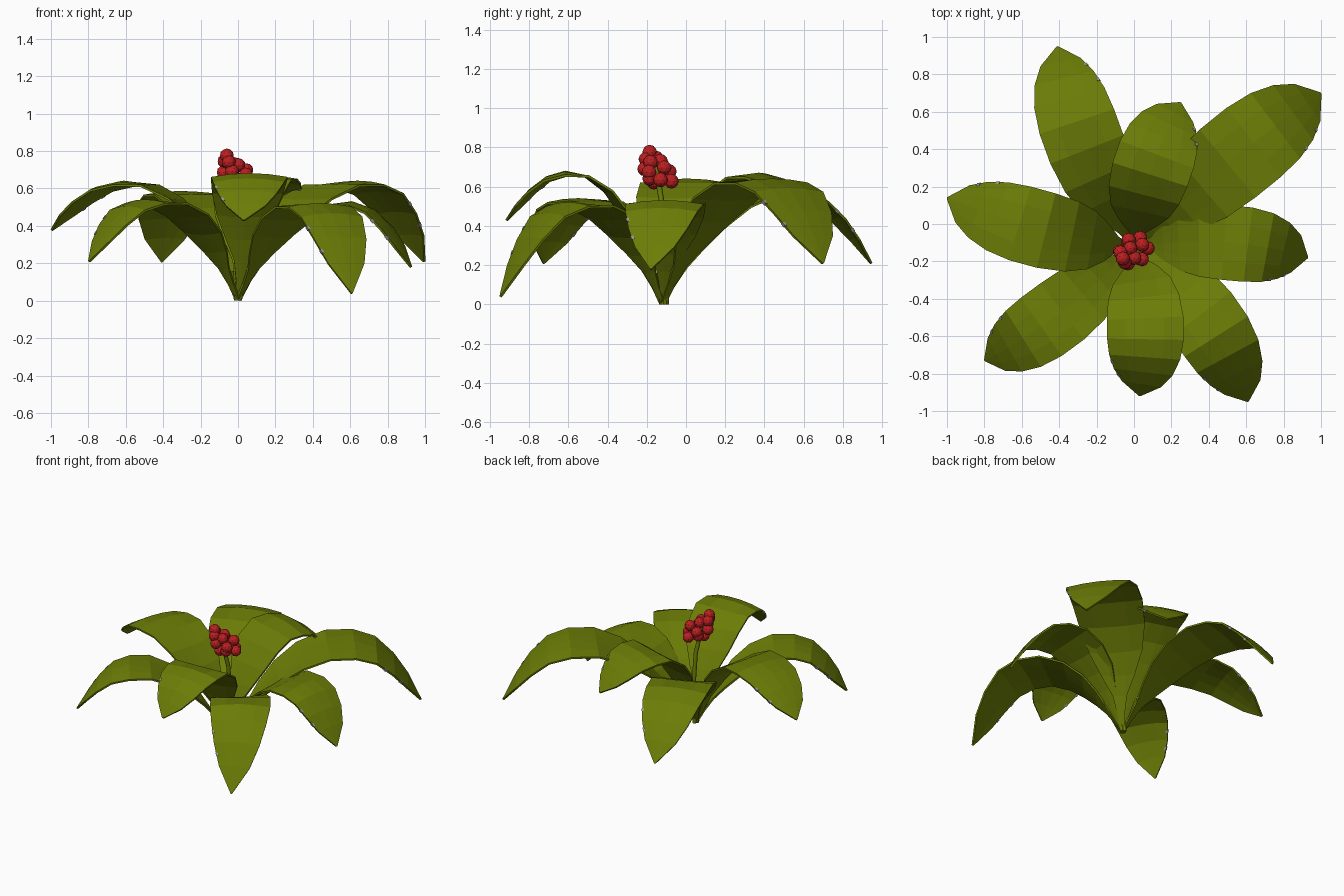
import bpy, bmesh, math
from mathutils import Vector

if "Cube" in bpy.data.objects:
    bpy.data.objects.remove(bpy.data.objects["Cube"])


def material(name, rgb):
    m = bpy.data.materials.new(name)
    m.diffuse_color = (*rgb, 1)
    m.use_nodes = True
    m.node_tree.nodes["Principled BSDF"].inputs["Base Color"].default_value = m.diffuse_color
    return m


LEAF = material("leaf green", (0.150, 0.205, 0.002))
RED = material("berry red", (0.50, 0.014, 0.015))
GREY = material("fleck grey", (0.30, 0.30, 0.32))
BASE = Vector((0, -0.12))


def finish(bm, name, mat):
    me = bpy.data.meshes.new(name)
    bmesh.ops.recalc_face_normals(bm, faces=bm.faces)
    bm.to_mesh(me)
    bm.free()
    me.materials.append(mat)
    ob = bpy.data.objects.new(name, me)
    bpy.context.collection.objects.link(ob)
    return ob


# leaf half width along its length, as a share of the full half width
WIDTHS = [(0, 0.08), (0.04, 0.10), (0.09, 0.20), (0.15, 0.48), (0.23, 0.76), (0.34, 0.93),
          (0.48, 1.0), (0.62, 1.0), (0.74, 0.93), (0.84, 0.77), (0.92, 0.52), (1, 0.02)]
flecks = bmesh.new()


def fleck(edge, inner, ahead):
    """Small grey tab wrapped over the leaf edge."""
    inward = (inner - edge).normalized()
    along = (ahead - edge).normalized()
    up = along.cross(inward).normalized()
    if up.z < 0:
        up = -up
    vs = [flecks.verts.new(edge + along * a * 0.011 + inward * b + up * c)
          for a in (-1, 1) for b in (-0.003, 0.012) for c in (-0.0145, 0.0025)]
    for f in ((0, 1, 3, 2), (4, 6, 7, 5), (0, 4, 5, 1), (2, 3, 7, 6), (0, 2, 6, 4), (1, 5, 7, 3)):
        flecks.faces.new([vs[i] for i in f])


def leaf(name, mid, tip, peak, half, crest=0.64):
    mid, end = Vector(mid), Vector(tip[:2])
    ctrl = 2 * mid - (BASE + end) / 2          # plan curve passes through mid
    bm = bmesh.new()
    rows = []
    for f, w in WIDTHS:
        p = BASE * (1 - f) ** 2 + ctrl * 2 * f * (1 - f) + end * f * f
        d = ((ctrl - BASE) * (1 - f) + (end - ctrl) * f).normalized()
        side = Vector((-d.y, d.x))
        if f < crest:
            z = peak * (1 - (1 - f / crest) ** 2.4)
        else:
            z = peak - (peak - tip[2]) * ((f - crest) / (1 - crest)) ** 1.7
        row = []
        for k in (-1, -0.5, 0, 0.5, 1):
            q = p + side * k * w * half
            # cupped near the stem, gently arched towards the tip
            cup = (0.03 * (1 - f / 0.5) if f < 0.5 else -0.02) * k * k * w
            row.append(bm.verts.new((q.x, q.y, z + cup + 0.012)))
        rows.append(row)
    for a, b in zip(rows, rows[1:]):
        for i in range(4):
            bm.faces.new((a[i], b[i], b[i + 1], a[i + 1]))
    # two flecks on the right-hand edge
    for i in (8, 9):
        e, n = rows[i][0].co, rows[i + 1][0].co
        fleck(e.lerp(n, 0.5), rows[i][1].co.lerp(rows[i + 1][1].co, 0.5), n)
    ob = finish(bm, name, LEAF)
    if ob.data.polygons[24].normal.z < 0:
        ob.data.flip_normals()
    s = ob.modifiers.new("thickness", 'SOLIDIFY')
    s.thickness = 0.012
    s.offset = -1


# eight drooping leaves: plan midpoint, tip, crest height, half width
leaf("back_left_leaf", (-0.26, 0.42), (-0.41, 0.95, 0.20), 0.575, 0.21)
leaf("back_leaf", (0.09, 0.28), (0.25, 0.65, 0.43), 0.66, 0.21)
leaf("back_right_leaf", (0.52, 0.34), (1.0, 0.70, 0.20), 0.63, 0.235)
leaf("right_leaf", (0.50, -0.10), (0.93, -0.18, 0.17), 0.52, 0.20)
leaf("front_right_leaf", (0.37, -0.50), (0.61, -0.95, 0.03), 0.51, 0.20)
leaf("front_leaf", (0.06, -0.52), (0.03, -0.92, 0.42), 0.67, 0.205)
leaf("front_left_leaf", (-0.40, -0.48), (-0.80, -0.73, 0.20), 0.53, 0.19)
leaf("left_leaf", (-0.49, -0.03), (-1.0, 0.14, 0.37), 0.63, 0.205)
finish(flecks, "leaf_flecks", GREY)

# curved flower stem
curve = bpy.data.curves.new("stem", 'CURVE')
curve.dimensions = '3D'
curve.bevel_depth = 0.014
curve.bevel_resolution = 1
curve.use_fill_caps = True
sp = curve.splines.new('POLY')
pts = [(0, -0.10, 0), (0.01, -0.10, 0.25), (0.005, -0.12, 0.5), (-0.03, -0.16, 0.74)]
sp.points.add(len(pts) - 1)
for p, c in zip(sp.points, pts):
    p.co = (*c, 1)
curve.materials.append(LEAF)
bpy.context.collection.objects.link(bpy.data.objects.new("stem", curve))

# short crown where the leaf stalks meet
bm = bmesh.new()
bmesh.ops.create_cone(bm, cap_ends=True, segments=8, radius1=0.022, radius2=0.035, depth=0.16)
bmesh.ops.translate(bm, verts=bm.verts, vec=(0, -0.115, 0.08))
finish(bm, "crown", LEAF)

# tapering cluster of berries leaning to the front left
bm = bmesh.new()
for layer, (z, r, n) in enumerate([(0.635, 0.058, 5), (0.685, 0.066, 5),
                                   (0.735, 0.040, 4), (0.785, 0.0, 1)]):
    t = layer / 3
    for i in range(n):
        a = 2 * math.pi * i / n + layer * 0.6
        c = Vector((0.015 - 0.075 * t + r * math.cos(a), -0.13 - 0.055 * t + r * math.sin(a),
                    z + 0.012 * math.sin(3 * a)))
        v = bmesh.ops.create_icosphere(bm, subdivisions=2, radius=0.038)["verts"]
        bmesh.ops.translate(bm, verts=v, vec=c)
finish(bm, "berries", RED)
